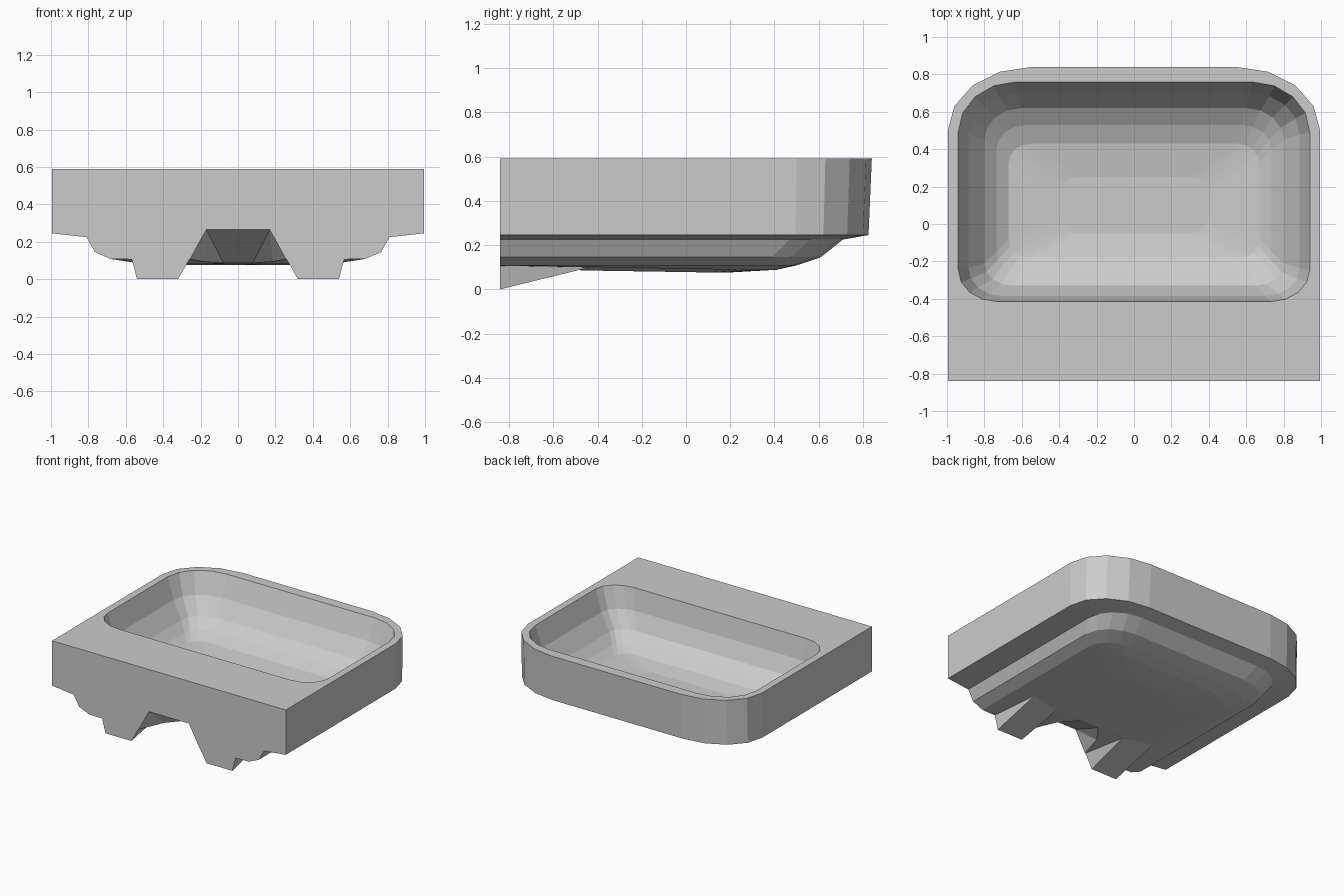
import bpy, bmesh
from math import cos, sin, pi

if "Cube" in bpy.data.objects:
    bpy.data.objects.remove(bpy.data.objects["Cube"])

SEG = 4  # segments per rounded corner


def ring(x, y0, y1, z, front=(0, 0), back=(0, 0), zf=None):
    """Rounded rectangle with (rx, ry) radii for front and back corners; zf = height at the front."""
    pts = []
    zf = z if zf is None else zf
    corners = [(1, y1, 1, back, 0, z), (-1, y1, 1, back, pi / 2, z),
               (-1, y0, -1, front, pi, zf), (1, y0, -1, front, 3 * pi / 2, zf)]
    for sx, y, sy, (rx, ry), a0, h in corners:
        for i in range(SEG + 1):
            a = a0 + i / SEG * pi / 2
            pts.append((sx * (x - rx) + rx * cos(a), y - sy * ry + ry * sin(a), h))
    return pts


def add_object(name, bm):
    bmesh.ops.recalc_face_normals(bm, faces=bm.faces)
    mesh = bpy.data.meshes.new(name)
    bm.to_mesh(mesh)
    bm.free()
    obj = bpy.data.objects.new(name, mesh)
    bpy.context.collection.objects.link(obj)
    return obj


def loft(name, rings):
    bm = bmesh.new()
    loops = [[bm.verts.new(p) for p in r] for r in rings]
    n = len(loops[0])
    for a, b in zip(loops, loops[1:]):
        for i in range(n):
            j = (i + 1) % n
            bm.faces.new((a[i], a[j], b[j], b[i]))
    bm.faces.new(loops[0])
    bm.faces.new(loops[-1])
    bmesh.ops.remove_doubles(bm, verts=bm.verts, dist=0.0005)
    return add_object(name, bm)


def hull(name, points):
    bm = bmesh.new()
    for p in points:
        bm.verts.new(p)
    bmesh.ops.convex_hull(bm, input=bm.verts)
    return add_object(name, bm)


# Basin: bowl floor up to the rim, over the edge and down to the underside
basin = loft("basin", [
    ring(.40, -.05, .25, .185, (.1, .1), (.1, .1)),
    ring(.67, -.18, .43, .210, (.1, .1), (.12, .1)),
    ring(.735, -.25, .53, .250, (.12, .1), (.16, .13)),
    ring(.80, -.33, .62, .310, (.15, .12), (.20, .17)),
    ring(.885, -.385, .70, .430, (.18, .15), (.26, .22)),
    ring(.94, -.415, .76, .590, (.21, .17), (.31, .27)),
    ring(.995, -.84, .84, .590, back=(.45, .34)),
    ring(.995, -.84, .825, .245, back=(.44, .33)),
    ring(.81, -.84, .71, .225, back=(.28, .24)),
    ring(.765, -.84, .61, .145, back=(.27, .22)),
    ring(.68, -.84, .50, .108, back=(.24, .18)),
    ring(.55, -.84, .41, .088, back=(.2, .15), zf=.106),
    # flat middle of the underside, dipping below the front edge
    ring(.30, -.46, .20, .076, back=(.1, .1), zf=.085),
])

# Tapered recess under the front edge
cutter = hull("recess_cutter", [(s * x, y, z) for s in (-1, 1) for x, y, z in
                                ((.17, -.86, .27), (.35, -.86, -.05),
                                 (.17, -.84, .265), (.07, -.45, .07), (.2, -.45, -.05))])
cutter.hide_render = True
mod = basin.modifiers.new("recess", 'BOOLEAN')
mod.operation = 'DIFFERENCE'
mod.solver = 'EXACT'
mod.object = cutter
bpy.context.view_layer.objects.active = basin
bpy.ops.object.modifier_apply(modifier=mod.name)
bpy.data.objects.remove(cutter)

# Wedge feet that run out into the underside
for side, s in (("left", -1), ("right", 1)):
    hull(side + "_foot", [(s * x, y, z) for x, y, z in
                          ((.255, -.84, .115), (.32, -.84, 0), (.54, -.84, 0), (.57, -.84, .115),
                           (.30, -.43, .10), (.54, -.43, .10))])
